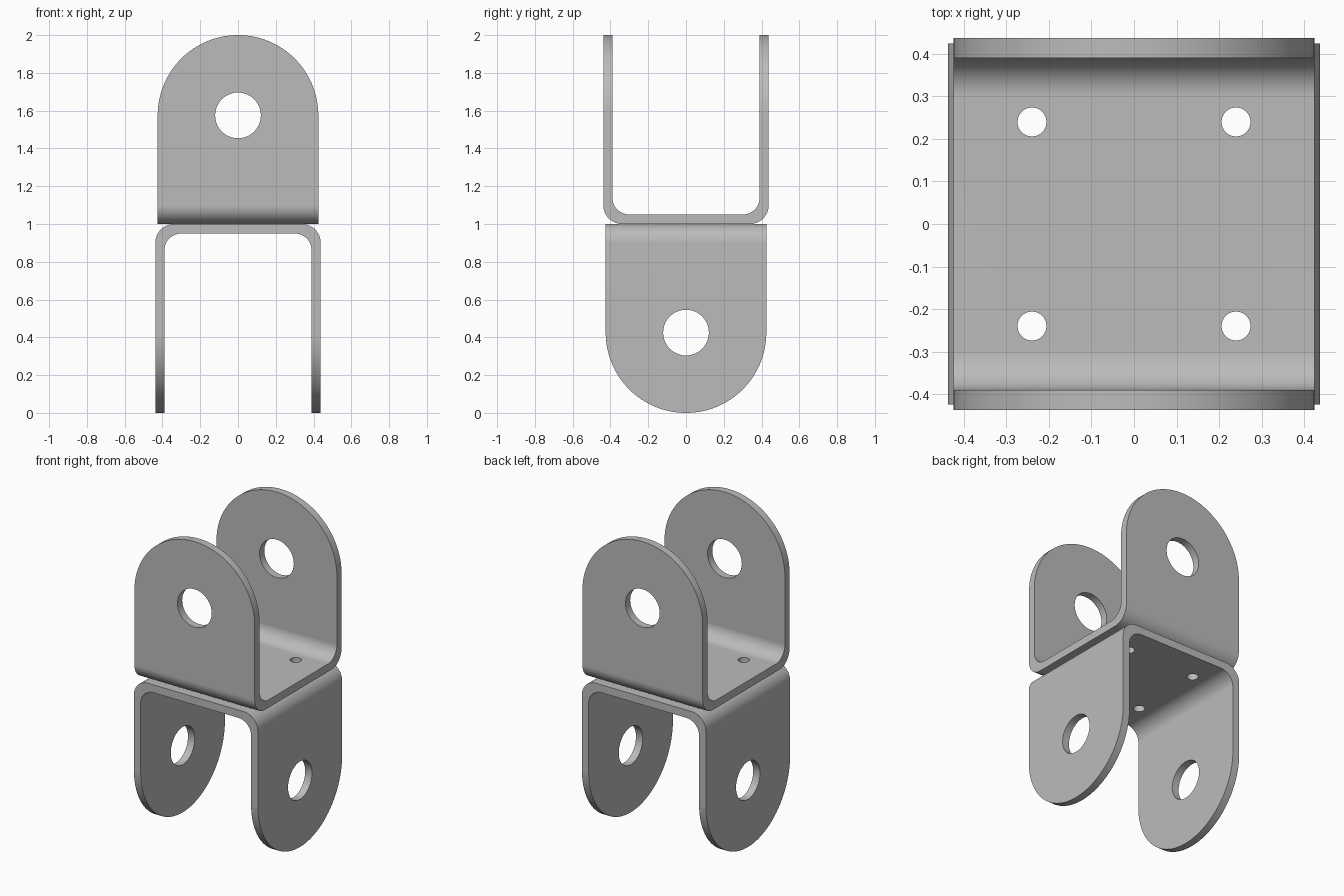
import bpy, bmesh, math
from mathutils import Matrix

if "Cube" in bpy.data.objects:
    bpy.data.objects.remove(bpy.data.objects["Cube"])

HALF_OUT, HALF_IN = 0.438, 0.39    # outer and inner half span of the U
HALF_W = 0.425                     # half width of the strip
FLOOR, HEIGHT = 0.05, 1.0
R_OUT, R_IN = 0.10, 0.09           # bend radii
PIN_Z = HEIGHT - HALF_W            # centre of the rounded ends

steel = bpy.data.materials.new("grey steel")
steel.use_nodes = True
GREY = (0.5, 0.5, 0.5, 1)
steel.diffuse_color = GREY
steel.node_tree.nodes["Principled BSDF"].inputs["Base Color"].default_value = GREY


def arc(cx, cz, r, a0, a1, n):
    return [(cx + r * math.cos(math.radians(a0 + (a1 - a0) * i / n)),
             cz + r * math.sin(math.radians(a0 + (a1 - a0) * i / n))) for i in range(n + 1)]


def prism(name, outline, half, along_x):
    """Extrude an outline (side, z) symmetrically along x or y."""
    bm = bmesh.new()
    place = (lambda s, z: (-half, s, z)) if along_x else (lambda s, z: (s, -half, z))
    face = bm.faces.new([bm.verts.new(place(s, z)) for s, z in outline])
    out = bmesh.ops.extrude_face_region(bm, geom=[face])
    moved = [v for v in out["geom"] if isinstance(v, bmesh.types.BMVert)]
    bmesh.ops.translate(bm, verts=moved, vec=(2 * half, 0, 0) if along_x else (0, 2 * half, 0))
    bmesh.ops.recalc_face_normals(bm, faces=bm.faces[:])
    mesh = bpy.data.meshes.new(name)
    bm.to_mesh(mesh)
    bm.free()
    obj = bpy.data.objects.new(name, mesh)
    bpy.context.collection.objects.link(obj)
    return obj


def hole_cutter(name, x, y, z, r, depth, rot):
    bpy.ops.mesh.primitive_cylinder_add(vertices=48, radius=r, depth=depth,
                                        location=(x, y, z), rotation=rot)
    bpy.context.object.name = name
    return bpy.context.object


def make_bracket(name):
    # U-shaped bent strip
    right = arc(HALF_OUT - R_OUT, R_OUT, R_OUT, -90, 0, 12) + [(HALF_OUT, HEIGHT), (HALF_IN, HEIGHT)]
    right += arc(HALF_IN - R_IN, FLOOR + R_IN, R_IN, 0, -90, 12)
    left = [(-s, z) for s, z in reversed(right)]
    bracket = prism(name, right + left, HALF_W, True)

    # Rounded ends, pin holes and four bolt holes
    ends = [(-HALF_W, -0.1), (HALF_W, -0.1)] + arc(0, PIN_Z, HALF_W, 0, 180, 64)
    # keep the sides just outside the strip so only the round end trims it
    ends = [(s * 1.0005, z) for s, z in ends]
    cutters = [(prism("end_shape", ends, 0.6, False), 'INTERSECT'),
               (hole_cutter("pin_cutter", 0, 0, PIN_Z, 0.121, 2, (math.pi / 2, 0, 0)), 'DIFFERENCE')]
    for x in (-0.24, 0.24):
        for y in (-0.24, 0.24):
            cutters.append((hole_cutter("bolt_cutter", x, y, 0, 0.034, 0.3, (0, 0, 0)), 'DIFFERENCE'))
    for cutter, op in cutters:
        cutter.hide_render = True
        mod = bracket.modifiers.new(cutter.name, 'BOOLEAN')
        mod.operation, mod.solver, mod.object = op, 'EXACT', cutter
    graph = bpy.context.evaluated_depsgraph_get()
    graph.update()
    mesh = bpy.data.meshes.new_from_object(bracket.evaluated_get(graph))
    bracket.modifiers.clear()
    bracket.data = mesh
    for cutter, _ in cutters:
        bpy.data.objects.remove(cutter)
    mesh.materials.clear()
    mesh.materials.append(steel)
    return bracket


def finish(obj):
    bpy.ops.object.select_all(action='DESELECT')
    obj.select_set(True)
    bpy.context.view_layer.objects.active = obj
    bpy.ops.object.shade_smooth_by_angle(angle=math.radians(30))
    mod = obj.modifiers.new("flat_face_normals", 'WEIGHTED_NORMAL')
    mod.keep_sharp = True


# Upper bracket opens upward, lower one opens downward and is turned a quarter
upper = make_bracket("upper_bracket")
lower = upper.copy()
lower.data = upper.data.copy()
lower.name = "lower_bracket"
bpy.context.collection.objects.link(lower)
upper.data.transform(Matrix.Translation((0, 0, 1)))
lower.data.transform(Matrix.Translation((0, 0, 1)) @ Matrix.Rotation(math.pi / 2, 4, 'Z')
                     @ Matrix.Rotation(math.pi, 4, 'X'))
for part in (upper, lower):
    finish(part)
